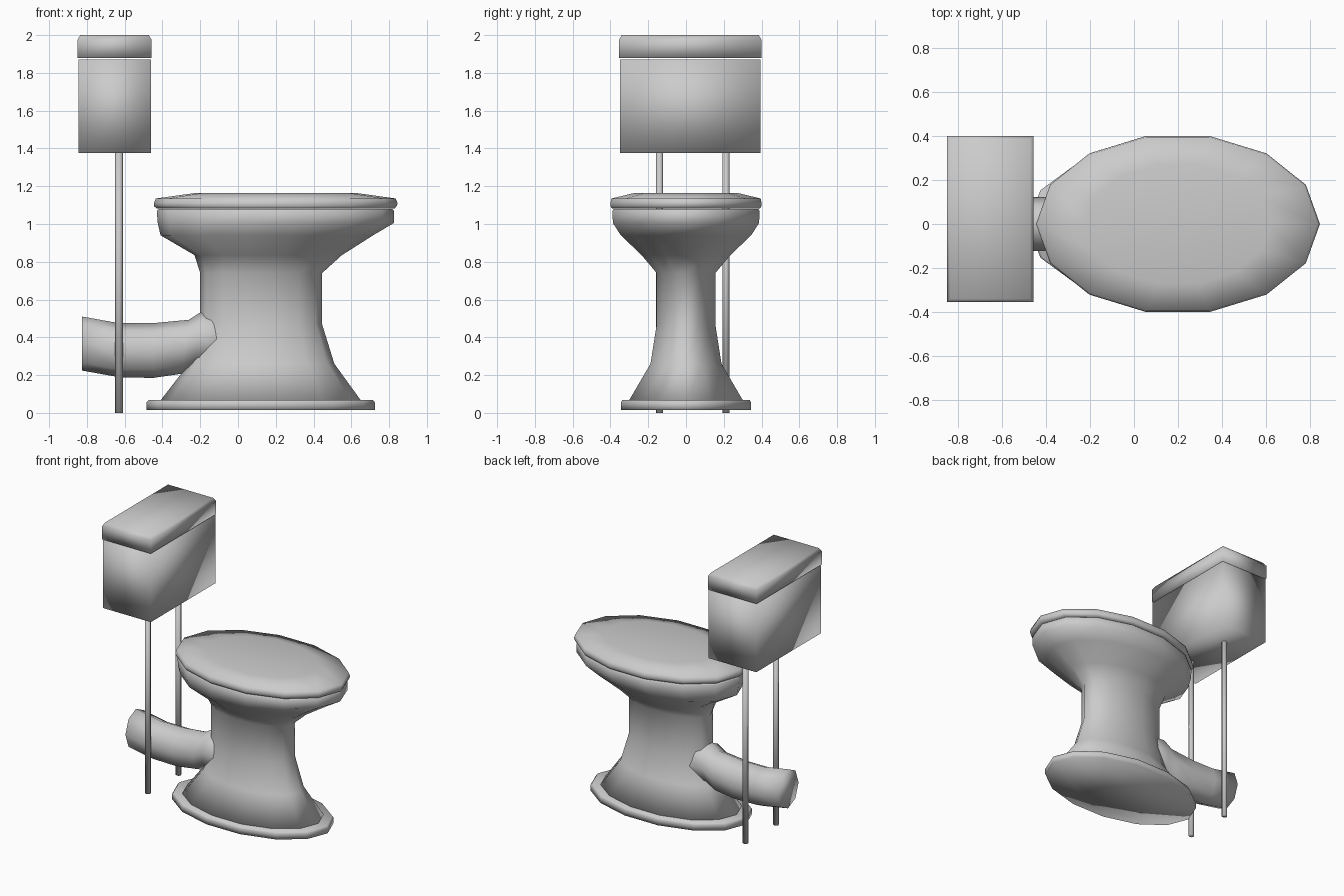
import bpy, bmesh
from math import cos, sin, tau
from mathutils import Vector

if "Cube" in bpy.data.objects:
    bpy.data.objects.remove(bpy.data.objects["Cube"])


def finish(name, bm):
    bmesh.ops.recalc_face_normals(bm, faces=bm.faces)
    for f in bm.faces:
        f.smooth = True
    me = bpy.data.meshes.new(name)
    bm.to_mesh(me)
    bm.free()
    ob = bpy.data.objects.new(name, me)
    bpy.context.collection.objects.link(ob)
    return ob


def loft(name, rings):
    """Skin a list of equally long point rings and cap both ends."""
    bm = bmesh.new()
    vs = [[bm.verts.new(p) for p in r] for r in rings]
    n = len(vs[0])
    for a, b in zip(vs, vs[1:]):
        for i in range(n):
            j = (i + 1) % n
            bm.faces.new((a[i], a[j], b[j], b[i]))
    bm.faces.new(vs[0][::-1])
    bm.faces.new(vs[-1])
    return finish(name, bm)


def oval(z, x0, x1, y, n=14):
    """Horizontal oval spanning x0..x1 with half width y."""
    return [Vector(((x0 + x1) / 2 + (x1 - x0) / 2 * cos(tau * i / n),
                    y / 0.975 * sin(tau * i / n), z)) for i in range(n)]


def box_ring(z, x0, x1, y0, y1):
    return [Vector(p) for p in ((x0, y0, z), (x1, y0, z), (x1, y1, z), (x0, y1, z))]


def stack(name, ring, rows):
    return loft(name, [ring(*r) for r in rows])


# Foot plate
stack("foot_plate", oval, [
    (0.015, -0.485, 0.725, 0.345), (0.055, -0.485, 0.725, 0.345),
    (0.067, -0.475, 0.715, 0.338)])

# Pedestal and bowl
stack("bowl", oval, [
    (0.06, -0.415, 0.655, 0.305), (0.26, -0.26, 0.51, 0.188),
    (0.47, -0.2, 0.445, 0.155), (0.74, -0.2, 0.445, 0.155),
    (0.835, -0.23, 0.55, 0.235), (0.94, -0.41, 0.715, 0.345),
    (1.005, -0.425, 0.825, 0.387), (1.07, -0.43, 0.825, 0.39),
    (1.08, -0.42, 0.815, 0.382)])

# Seat lid
stack("seat_lid", oval, [
    (1.082, -0.43, 0.83, 0.392), (1.095, -0.445, 0.84, 0.4),
    (1.11, -0.445, 0.845, 0.4), (1.135, -0.435, 0.835, 0.395),
    (1.165, -0.22, 0.62, 0.27)])

# Waste pipe: x, centre z, half height, slant of the section
rings = []
for x, z, r, slant in [(-0.825, 0.367, 0.143, 0), (-0.63, 0.332, 0.143, 0),
                       (-0.45, 0.33, 0.145, 0), (-0.28, 0.35, 0.143, 0.02),
                       (-0.21, 0.395, 0.143, 0.02), (0.0, 0.385, 0.12, 0)]:
    rings.append([Vector((x + slant * sin(a), 0.122 * cos(a), z + r * sin(a)))
                  for a in (tau * i / 8 for i in range(8))])
loft("waste_pipe", rings)

# Cistern and its lid
stack("cistern", box_ring, [
    (1.375, -0.845, -0.46, -0.35, 0.395), (1.872, -0.845, -0.46, -0.35, 0.395)])
stack("cistern_lid", box_ring, [
    (1.878, -0.85, -0.457, -0.355, 0.4), (1.975, -0.85, -0.457, -0.355, 0.4),
    (2.0, -0.835, -0.472, -0.34, 0.385)])

# Water pipes holding the cistern
for side, y in (("front", -0.14), ("back", 0.212)):
    loft(side + "_water_pipe", [
        [Vector((-0.63 + 0.02 * cos(tau * i / 8), y + 0.018 * sin(tau * i / 8), z))
         for i in range(8)] for z in (0.0, 1.38)])
